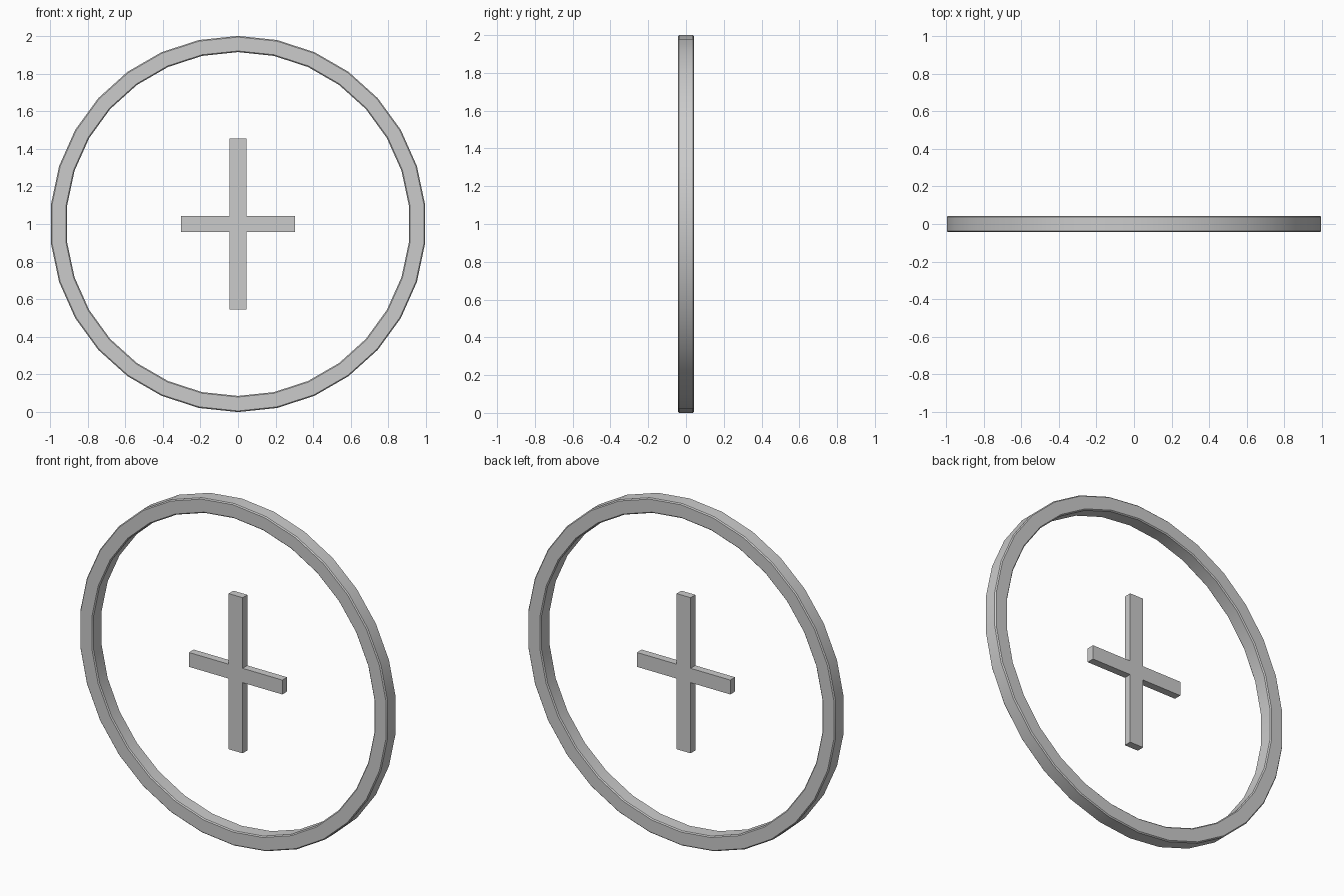
import bpy, bmesh, math

if "Cube" in bpy.data.objects:
    bpy.data.objects.remove(bpy.data.objects["Cube"])

CZ = 1.0  # centre height


def finish(name, bm):
    bmesh.ops.recalc_face_normals(bm, faces=bm.faces)
    me = bpy.data.meshes.new(name)
    bm.to_mesh(me)
    bm.free()
    ob = bpy.data.objects.new(name, me)
    bpy.context.collection.objects.link(ob)
    return ob


# Outer ring: square section with small chamfers, swept in 30 segments
R_OUT, R_IN, HALF, C, SEG = 1.0, 0.914, 0.043, 0.006, 30
section = [(R_OUT, -HALF + C), (R_OUT, HALF - C), (R_OUT - C, HALF), (R_IN + C, HALF),
           (R_IN, HALF - C), (R_IN, -HALF + C), (R_IN + C, -HALF), (R_OUT - C, -HALF)]
bm = bmesh.new()
loops = []
for i in range(SEG):
    a = 2 * math.pi * i / SEG
    loops.append([bm.verts.new((r * math.sin(a), y, CZ + r * math.cos(a))) for r, y in section])
n = len(section)
for i in range(SEG):
    p, q = loops[i], loops[(i + 1) % SEG]
    for j in range(n):
        k = (j + 1) % n
        bm.faces.new((p[j], p[k], q[k], q[j]))
ring = finish("outer_ring", bm)
bpy.context.view_layer.objects.active = ring
ring.select_set(True)
bpy.ops.object.shade_smooth_by_angle(angle=math.radians(30))

# Centre cross: one plus-shaped outline, extruded through its thickness
W, H, ARM, TALL, DEPTH = 0.045, 0.042, 0.302, 0.455, 0.044
quarter = [(W, TALL), (W, H), (ARM, H)]
outline = (quarter + [(x, -z) for x, z in reversed(quarter)]
           + [(-x, -z) for x, z in quarter] + [(-x, z) for x, z in reversed(quarter)])
bm = bmesh.new()
face = bm.faces.new([bm.verts.new((x, -DEPTH / 2, CZ + z)) for x, z in outline])
ext = bmesh.ops.extrude_face_region(bm, geom=[face], use_keep_orig=True)
moved = [v for v in ext["geom"] if isinstance(v, bmesh.types.BMVert)]
bmesh.ops.translate(bm, verts=moved, vec=(0, DEPTH, 0))
finish("centre_cross", bm)
